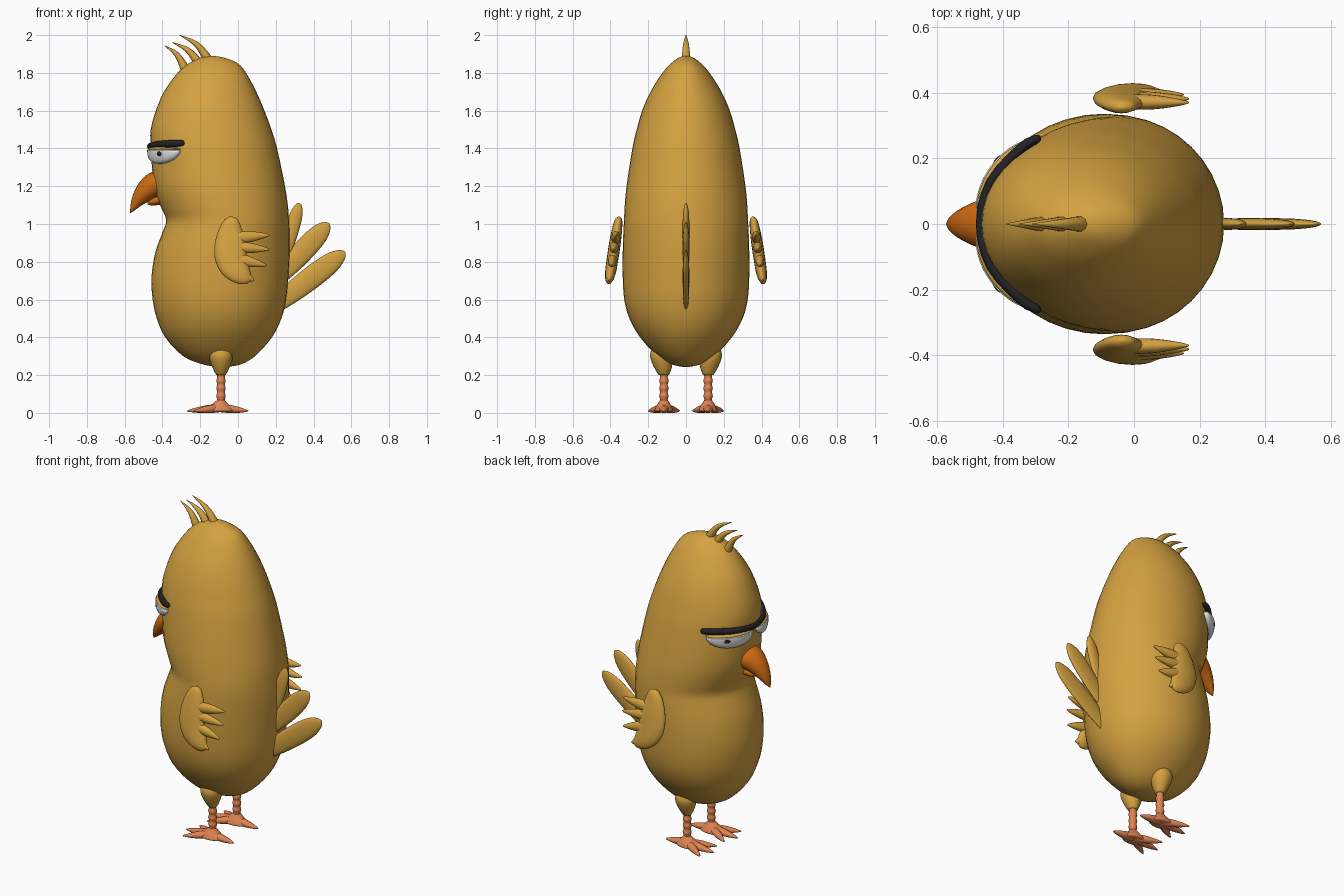
import bpy, bmesh, math
from mathutils import Vector

X, Y, Z = Vector((1, 0, 0)), Vector((0, 1, 0)), Vector((0, 0, 1))


def material(name, rgb):
    m = bpy.data.materials.new(name)
    m.diffuse_color = (*rgb, 1)
    return m


GOLD = material("golden feathers", (0.66, 0.36, 0.052))
ORANGE = material("beak orange", (0.62, 0.145, 0.006))
SALMON = material("foot salmon", (0.74, 0.23, 0.085))
WHITE = material("eye white", (0.8, 0.8, 0.8))
BLACK = material("brow black", (0.016, 0.016, 0.018))


def finish(bm, name, mat):
    bmesh.ops.recalc_face_normals(bm, faces=bm.faces)
    for f in bm.faces:
        f.smooth = True
    me = bpy.data.meshes.new(name)
    bm.to_mesh(me)
    bm.free()
    me.materials.append(mat)
    ob = bpy.data.objects.new(name, me)
    bpy.context.collection.objects.link(ob)
    return ob


def spline(rows, sub):
    """Catmull-Rom through rows of numbers."""
    out = []
    for i in range(len(rows) - 1):
        a, b, c, d = (rows[max(0, min(len(rows) - 1, i + k))] for k in (-1, 0, 1, 2))
        for s in range(sub):
            t = s / sub
            out.append([0.5 * (2 * q + (r - p) * t + (2 * p - 5 * q + 4 * r - w) * t * t
                               + (3 * q - p - 3 * r + w) * t ** 3)
                        for p, q, r, w in zip(a, b, c, d)])
    return out + [list(rows[-1])]


def loft(name, rows, mat, side=Y, flat=False, seg=16, sub=3):
    """Tube of elliptical rings; rows are x, y, z, radius across, radius along side."""
    rows = spline(rows, sub)
    pts = [Vector(r[:3]) for r in rows]
    bm = bmesh.new()
    rings = []
    for i, r in enumerate(rows):
        if flat:
            u, v = X, Y
        else:
            t = (pts[min(i + 1, len(pts) - 1)] - pts[max(i - 1, 0)]).normalized()
            u = side.cross(t).normalized()
            v = t.cross(u)
        ru, rv = max(r[3], 0.001), max(r[4], 0.001)
        rings.append([bm.verts.new(pts[i] + u * ru * math.cos(a) + v * rv * math.sin(a))
                      for a in (2 * math.pi * k / seg for k in range(seg))])
    for A, B in zip(rings, rings[1:]):
        for k in range(seg):
            j = (k + 1) % seg
            bm.faces.new((A[k], A[j], B[j], B[k]))
    bm.faces.new(rings[0])
    bm.faces.new(rings[-1])
    return finish(bm, name, mat)


def blade(name, p0, p1, w, t, profile, mat, side=Y):
    """Straight feather or toe whose width follows a profile."""
    p0, p1 = Vector(p0), Vector(p1)
    loft(name, [(*p0.lerp(p1, f), w * k, t * k) for f, k in profile], mat, side)


def face_point(deg, z, off):
    a = math.radians(deg)
    return (-0.122 - (0.335 + off) * math.cos(a), (0.29 + off) * math.sin(a), z)


def wrapped(name, mat, deg, span, z, up, down, off, bulge):
    """Sphere bent around the head."""
    bm = bmesh.new()
    bmesh.ops.create_uvsphere(bm, u_segments=32, v_segments=16, radius=1)
    for v in bm.verts:
        a, b, c = v.co
        c = max(c, 0) ** 0.6 if c > 0 else 0.5 * c
        v.co = face_point(deg + span * a, z + (up if b > 0 else down) * b, off + bulge * c)
    finish(bm, name, mat)


# Body: height, front x, back x, half width
BODY = [(0.243, -0.09, -0.07, 0.01), (0.255, -0.18, 0.01, 0.07), (0.30, -0.29, 0.09, 0.15),
        (0.40, -0.385, 0.18, 0.243), (0.50, -0.43, 0.23, 0.30), (0.60, -0.452, 0.255, 0.327),
        (0.72, -0.458, 0.267, 0.335), (0.85, -0.438, 0.274, 0.335), (0.95, -0.402, 0.274, 0.332),
        (1.02, -0.38, 0.27, 0.328), (1.09, -0.408, 0.265, 0.325), (1.20, -0.445, 0.249, 0.315),
        (1.40, -0.462, 0.207, 0.284), (1.50, -0.462, 0.177, 0.261), (1.60, -0.435, 0.14, 0.232),
        (1.70, -0.392, 0.097, 0.188), (1.80, -0.32, 0.043, 0.125), (1.85, -0.262, 0.0, 0.08),
        (1.88, -0.2, -0.07, 0.04), (1.89, -0.15, -0.13, 0.01)]
loft("body", [((f + b) / 2, 0, z, (b - f) / 2, h) for z, f, b, h in BODY], GOLD,
     flat=True, seg=40)

# Head tuft
for i, ((bx, bz), (tx, tz)) in enumerate([((-0.165, 1.87), (-0.31, 2.0)),
                                          ((-0.215, 1.85), (-0.35, 1.962)),
                                          ((-0.28, 1.81), (-0.39, 1.945))]):
    mx, mz = bx * 0.6 + tx * 0.4, bz * 0.35 + tz * 0.65
    loft(f"tuft_{i + 1}", [(bx + 0.01, 0, bz - 0.03, 0.026, 0.026), (bx, 0, bz + 0.01, 0.024, 0.024),
                           (mx, 0, mz, 0.014, 0.015), (tx, 0, tz, 0.001, 0.001)], GOLD, seg=10)

# Tail feathers
ROUND = [(0, 0.6), (0.3, 0.9), (0.6, 1), (0.82, 0.88), (0.94, 0.55), (0.985, 0.25), (1, 0.03)]
for i, (p0, p1, w) in enumerate([((0.16, 0, 0.54), (0.567, 0, 0.853), 0.06),
                                 ((0.18, 0, 0.68), (0.482, 0, 1.005), 0.058),
                                 ((0.23, 0, 0.78), (0.326, 0, 1.112), 0.038)]):
    blade(f"tail_feather_{i + 1}", p0, p1, w, 0.018, ROUND, GOLD)

# Beak
loft("upper_beak", [(-0.39, 0, 1.215, 0.06, 0.088), (-0.435, 0, 1.208, 0.07, 0.085),
                    (-0.485, 0, 1.175, 0.058, 0.066), (-0.53, 0, 1.125, 0.036, 0.042),
                    (-0.558, 0, 1.08, 0.014, 0.02), (-0.571, 0, 1.058, 0.001, 0.001)], ORANGE, seg=20)
loft("lower_beak", [(-0.38, 0, 1.135, 0.028, 0.05), (-0.43, 0, 1.125, 0.026, 0.045),
                    (-0.465, 0, 1.112, 0.015, 0.028), (-0.48, 0, 1.105, 0.001, 0.001)], ORANGE)

# Brow across both eyes
loft("brow", [(*face_point(d, 1.411 + 0.018 * abs(d) / 60, 0.01), 0.016 * k, 0.019 * k)
              for d, k in [(-62, 0.1), (-60, 0.8), (-50, 1), (-25, 1), (0, 0.9),
                           (25, 1), (50, 1), (60, 0.8), (62, 0.1)]], BLACK, side=Z)

TAPER = [(0, 1), (0.4, 0.95), (0.7, 0.65), (0.9, 0.33), (0.98, 0.14), (1, 0.03)]
for s, label in ((1, "left"), (-1, "right")):
    # Eye, pupil and lid
    wrapped(f"{label}_eye", WHITE, 30 * s, 27, 1.39, 0.005, 0.072, 0, 0.038)
    wrapped(f"{label}_pupil", BLACK, 37 * s, 3.2, 1.373, 0.012, 0.014, 0.03, 0.01)
    wrapped(f"{label}_eyelid", GOLD, 30 * s, 27, 1.396, 0.012, 0.004, 0, 0.034)

    # Wing: palm and finger feathers, leaning outwards at the bottom
    def wing_y(z):
        return s * (0.355 + (1.04 - z) * 0.15)
    palm = [(-0.035, 1.04, 0.005, 0.1), (-0.035, 1.025, 0.033, 0.6), (-0.04, 0.98, 0.058, 0.85),
            (-0.04, 0.9, 0.082, 1), (-0.038, 0.82, 0.085, 1), (-0.015, 0.75, 0.08, 0.95),
            (0.012, 0.705, 0.06, 0.7), (0.025, 0.682, 0.02, 0.2)]
    loft(f"{label}_wing", [(x, wing_y(z), z, r, 0.031 * k) for x, z, r, k in palm], GOLD, flat=True)
    for i, (x0, z0, x1, z1, w) in enumerate([(-0.03, 0.925, 0.168, 0.942, 0.032),
                                             (-0.03, 0.88, 0.168, 0.865, 0.03),
                                             (-0.03, 0.82, 0.152, 0.78, 0.032),
                                             (-0.03, 0.76, 0.085, 0.7, 0.035)]):
        blade(f"{label}_wing_feather_{i + 1}", (x0, wing_y(z0), z0), (x1, wing_y(z1), z1),
              w, 0.024, TAPER, GOLD)

    # Thigh, ringed shin and foot
    ly = 0.117 * s
    loft(f"{label}_thigh", [(-0.09, s * 0.132, 0.35, 0.03, 0.03), (-0.09, s * 0.132, 0.335, 0.052, 0.05),
                            (-0.09, s * 0.13, 0.295, 0.062, 0.06), (-0.09, s * 0.122, 0.24, 0.045, 0.047),
                            (-0.09, ly, 0.2, 0.025, 0.027)], GOLD, flat=True)
    loft(f"{label}_shin", [(-0.09, ly, 0.03 + 0.02 * i, *[0.025 if i % 2 else 0.02] * 2)
                           for i in range(10)], SALMON, flat=True, seg=12)
    loft(f"{label}_ankle", [(-0.09, ly, 0.068, 0.02, 0.02), (-0.095, ly, 0.045, 0.045, 0.035),
                            (-0.1, ly, 0.015, 0.08, 0.05), (-0.1, ly, 0.006, 0.07, 0.04)], SALMON, flat=True)
    for name, x1, dy, w in (("middle", -0.27, 0, 0.026), ("outer", -0.235, 0.083, 0.024),
                            ("inner", -0.235, -0.083, 0.024), ("hind", 0.055, 0, 0.026)):
        blade(f"{label}_{name}_toe", (-0.095, ly, 0.026), (x1, ly + s * dy, 0.01), w, 0.022,
              TAPER, SALMON, side=Z)
